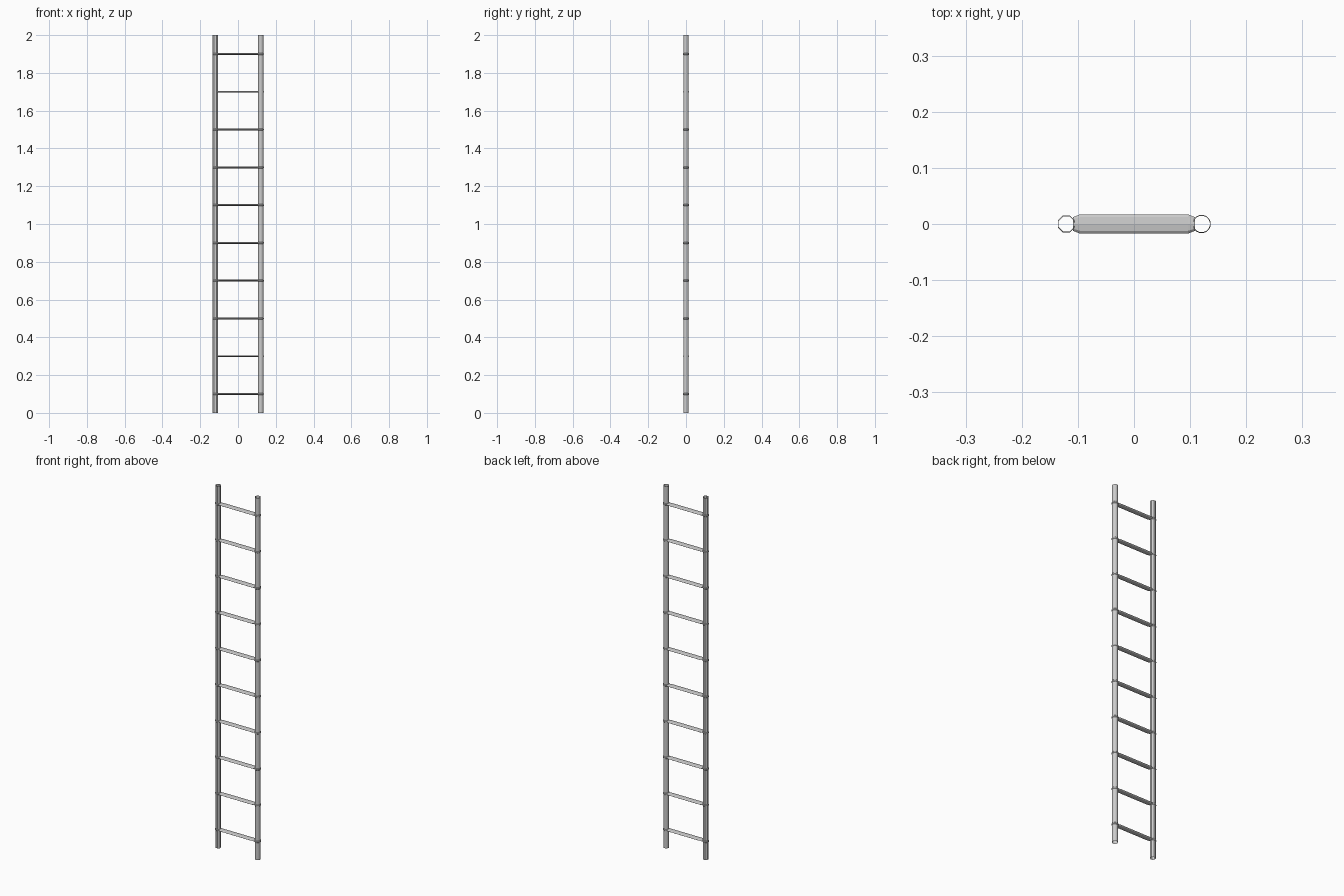
import bpy, bmesh, math

if "Cube" in bpy.data.objects:
    bpy.data.objects.remove(bpy.data.objects["Cube"])

RAIL_X, H = 0.1205, 2.0


def make(name, bm, smooth=False):
    bmesh.ops.recalc_face_normals(bm, faces=bm.faces)
    me = bpy.data.meshes.new(name)
    bm.to_mesh(me)
    bm.free()
    ob = bpy.data.objects.new(name, me)
    bpy.context.collection.objects.link(ob)
    for p in me.polygons:
        p.use_smooth = smooth
    return ob


def loft(bm, rings, close=False, caps=False):
    """Bridge a list of equally sized vertex loops."""
    vs = [[bm.verts.new(c) for c in r] for r in rings]
    n = len(vs[0])
    for k in range(len(vs) if close else len(vs) - 1):
        a, b = vs[k], vs[(k + 1) % len(vs)]
        for i in range(n):
            j = (i + 1) % n
            bm.faces.new((a[i], a[j], b[j], b[i]))
    if caps:
        bm.faces.new(vs[0])
        bm.faces.new(vs[-1])


def circle(x, z, r, n):
    return [(x + r * math.cos(math.tau * (i + 0.5) / n),
             r * math.sin(math.tau * (i + 0.5) / n), z) for i in range(n)]


for side, sx, n in (("left", -1, 8), ("right", 1, 16)):
    # open tubular rail
    bm = bmesh.new()
    loft(bm, [circle(sx * RAIL_X, 0, 0.0148, n), circle(sx * RAIL_X, H, 0.0148, n)])
    make(side + "_rail", bm, n > 8)
    # collars where the rungs meet the rail
    bm = bmesh.new()
    for k in range(10):
        z = 0.1 + 0.2 * k
        prof = [(0.0148, -0.005), (0.0165, -0.003), (0.0165, 0.003), (0.0148, 0.005)]
        loft(bm, [circle(sx * RAIL_X, z + dz, r, n) for r, dz in prof])
    make(side + "_collars", bm, False)

# flattened rungs with narrowed ends
for k in range(10):
    z = 0.1 + 0.2 * k
    bm = bmesh.new()
    rings = []
    for x, w in ((-0.109, 0.012), (-0.096, 0.0172), (0.096, 0.0172), (0.109, 0.012)):
        rings.append([(x, w * math.cos(math.tau * i / 8),
                       z + 0.005 * math.sin(math.tau * i / 8)) for i in range(8)])
    loft(bm, rings, caps=True)
    make("rung_%d" % (k + 1), bm)
